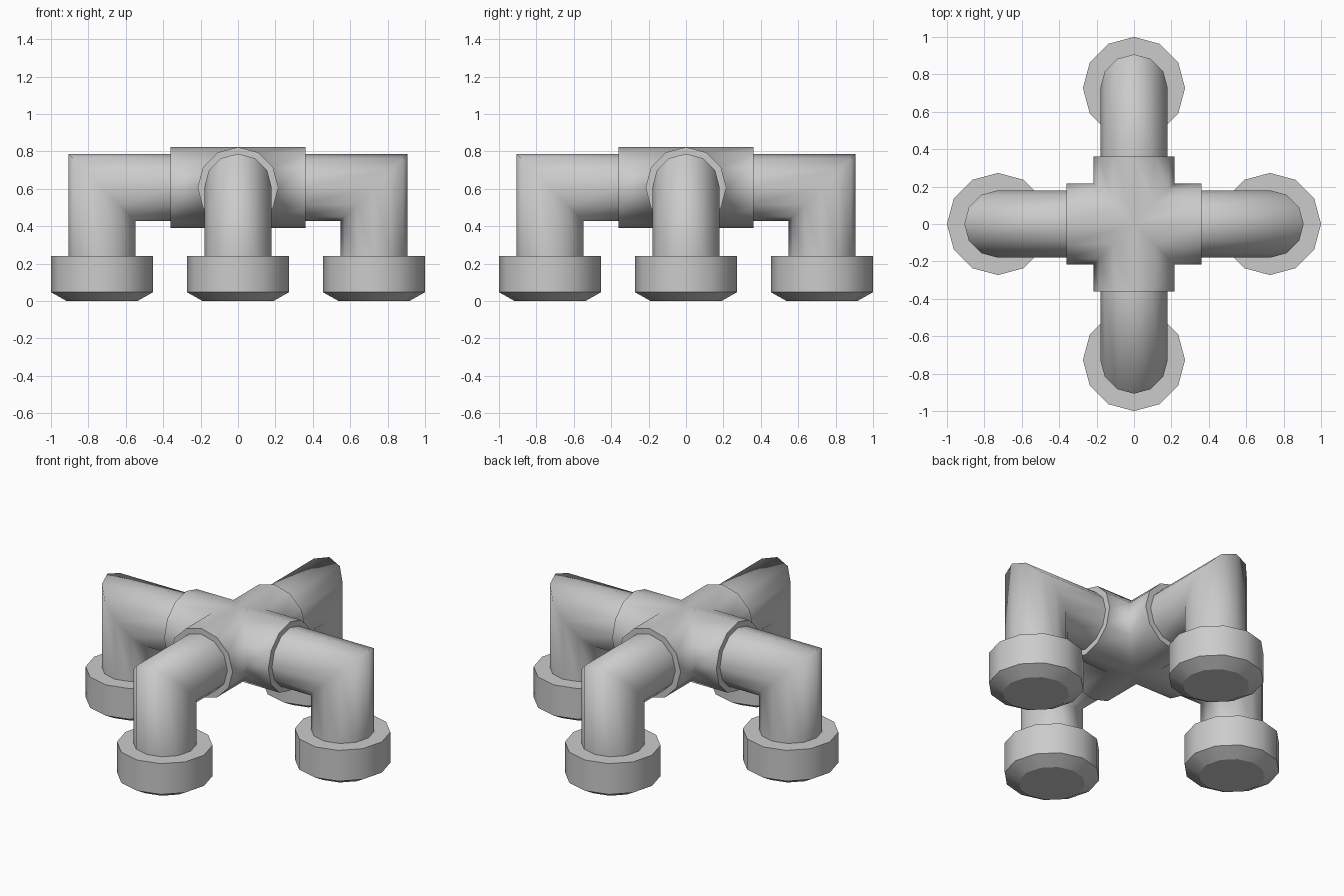
import bpy, bmesh
from math import sin, cos, pi
from mathutils import Matrix, Vector

if "Cube" in bpy.data.objects:
    bpy.data.objects.remove(bpy.data.objects["Cube"])

SIDES = 12
AXIS_Z = 0.607      # height of the horizontal pipes
LEG_X = 0.727       # distance of each leg from the centre
PIPE_R, HUB_R, FOOT_R = 0.18, 0.216, 0.273
HUB_END = 0.362

grey = bpy.data.materials.new("light_grey")
grey.use_nodes = True
colour = (0.6, 0.6, 0.6, 1)
grey.diffuse_color = colour
grey.node_tree.nodes["Principled BSDF"].inputs["Base Color"].default_value = colour


def circle(radius):
    return [(radius * cos(2 * pi * i / SIDES), radius * sin(2 * pi * i / SIDES))
            for i in range(SIDES)]


def skin(bm, rings, cap_start=False, cap_end=False):
    """Join rings of points with quads and optionally close the ends."""
    loops = [[bm.verts.new(p) for p in ring] for ring in rings]
    for a, b in zip(loops, loops[1:]):
        for i in range(SIDES):
            j = (i + 1) % SIDES
            bm.faces.new((a[i], a[j], b[j], b[i]))
    if cap_start:
        bm.faces.new(loops[0])
    if cap_end:
        bm.faces.new(loops[-1])
    return loops


def sharpen(bm, loop):
    for i, v in enumerate(loop):
        bm.edges.get((v, loop[(i + 1) % SIDES])).smooth = False


def finish(bm, name, turn=0):
    bmesh.ops.remove_doubles(bm, verts=bm.verts, dist=0.0005)
    bmesh.ops.recalc_face_normals(bm, faces=bm.faces)
    for f in bm.faces:
        f.smooth = True
    bm.transform(Matrix.Rotation(turn, 4, "Z"))
    mesh = bpy.data.meshes.new(name)
    bm.to_mesh(mesh)
    bm.free()
    mesh.materials.append(grey)
    obj = bpy.data.objects.new(name, mesh)
    bpy.context.collection.objects.link(obj)


# Cross-shaped hub: four short sleeves mitred together at the centre
bm = bmesh.new()
for k in range(4):
    spin = Matrix.Rotation(k * pi / 2, 4, "Z")
    mitre = [spin @ Vector((abs(s), s, AXIS_Z + c)) for c, s in circle(HUB_R)]
    end = [spin @ Vector((HUB_END, s, AXIS_Z + c)) for c, s in circle(HUB_R)]
    sharpen(bm, skin(bm, [mitre, end], cap_end=True)[-1])
finish(bm, "hub_cross")

for k, side in enumerate(("left", "back", "right", "front")):
    turn = k * pi / 2

    # Elbow pipe: horizontal run, mitred corner, vertical leg
    bm = bmesh.new()
    pts = circle(PIPE_R)
    skin(bm, [[(HUB_END - 0.01, s, AXIS_Z + c) for c, s in pts],
              [(LEG_X + c, s, AXIS_Z + c) for c, s in pts],
              [(LEG_X + c, s, 0.23) for c, s in pts]])
    finish(bm, side + "_elbow_pipe", turn)

    # Foot: wide collar with a chamfered base
    bm = bmesh.new()
    rings = [[(LEG_X + x, y, z) for x, y in circle(r)]
             for r, z in ((0.19, 0), (FOOT_R, 0.047), (FOOT_R, 0.24))]
    for loop in skin(bm, rings, cap_start=True, cap_end=True):
        sharpen(bm, loop)
    finish(bm, side + "_foot", turn)
